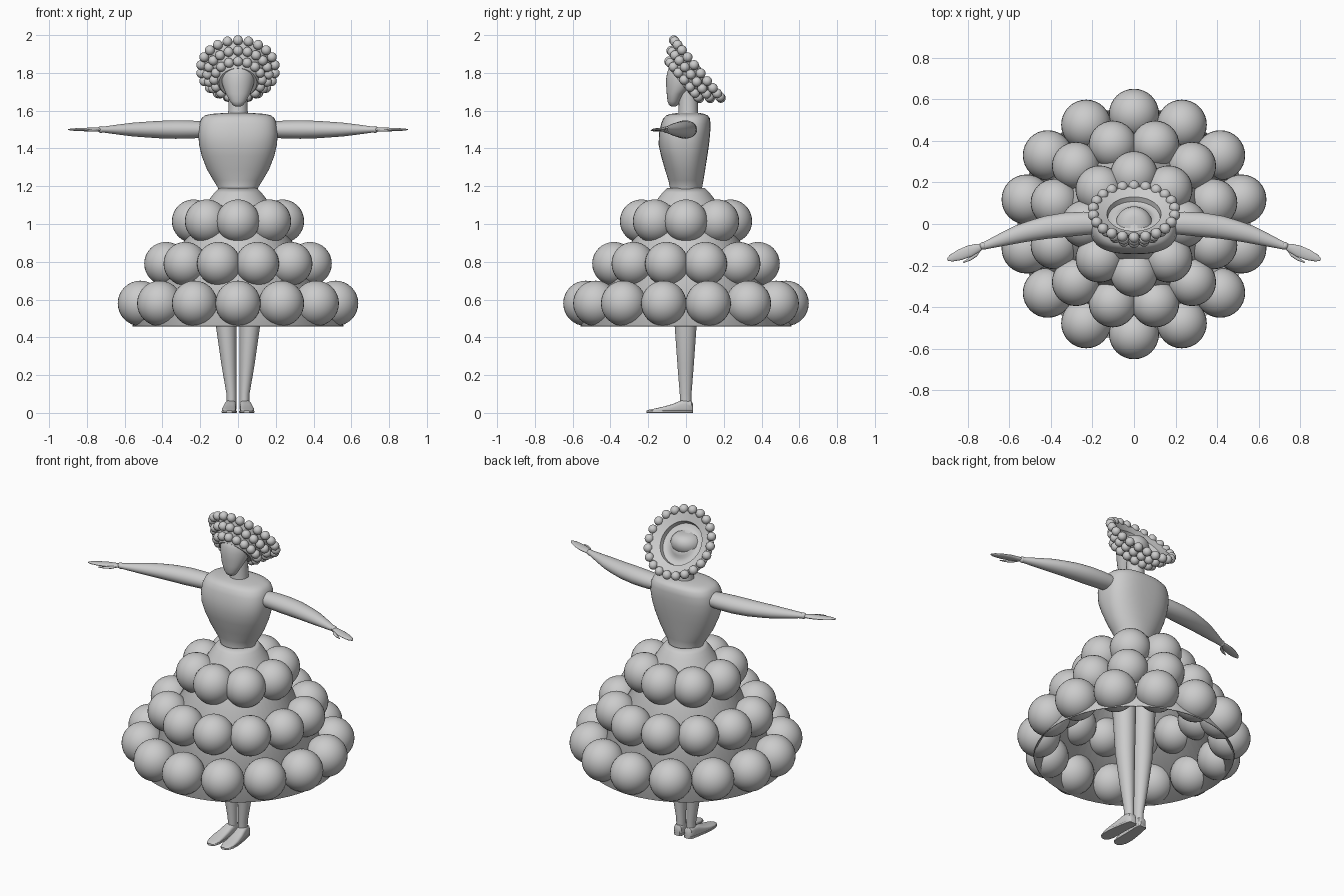
import bpy, bmesh, math
from mathutils import Vector, Matrix

if "Cube" in bpy.data.objects:
    bpy.data.objects.remove(bpy.data.objects["Cube"])

X, Y, Z = Vector((1, 0, 0)), Vector((0, 1, 0)), Vector((0, 0, 1))


def finish(name, bm, mirror=False, angle=40, thick=0):
    bmesh.ops.recalc_face_normals(bm, faces=bm.faces)
    me = bpy.data.meshes.new(name)
    bm.to_mesh(me)
    bm.free()
    ob = bpy.data.objects.new(name, me)
    bpy.context.collection.objects.link(ob)
    bpy.ops.object.select_all(action='DESELECT')
    ob.select_set(True)
    bpy.context.view_layer.objects.active = ob
    bpy.ops.object.shade_smooth_by_angle(angle=math.radians(angle))
    if thick:
        ob.modifiers.new("Thickness", 'SOLIDIFY').thickness = thick
    if mirror:
        ob.modifiers.new("Mirror", 'MIRROR').use_clip = False
    return ob


def loft(name, sections, n=40, caps=True, **kw):
    """Skin superellipse sections: (centre, half axis U, half axis V, exponent)."""
    bm = bmesh.new()
    rings = []
    for c, u, v, p in sections:
        ring = []
        for i in range(n):
            a = 2 * math.pi * i / n
            ca, sa = math.cos(a), math.sin(a)
            s = math.copysign(abs(ca) ** (2 / p), ca)
            t = math.copysign(abs(sa) ** (2 / p), sa)
            ring.append(bm.verts.new(Vector(c) + u * s + v * t))
        rings.append(ring)
    for a, b in zip(rings, rings[1:]):
        for i in range(n):
            j = (i + 1) % n
            bm.faces.new((a[i], a[j], b[j], b[i]))
    if caps:
        bm.faces.new(rings[0])
        bm.faces.new(rings[-1])
    return finish(name, bm, **kw)


def ball_ring(name, centre, radius, count, size, v=Y, offset=0.0, seg=32):
    """Ring of balls in the plane of X and v."""
    bm = bmesh.new()
    for i in range(count):
        a = 2 * math.pi * (i + offset) / count
        p = Vector(centre) + (X * math.sin(a) + v * math.cos(a)) * radius
        bmesh.ops.create_uvsphere(bm, u_segments=seg, v_segments=seg // 2,
                                  radius=size, matrix=Matrix.Translation(p))
    finish(name, bm)


# Skirt shell, open at the bottom, with three tiers of balls
profile = [(.10, 1.19), (.125, 1.165), (.145, 1.14), (.56, .46)]
loft("skirt", [((0, 0, z), X * r, Y * r, 2) for r, z in profile],
     n=64, caps=False, thick=.005)
ball_ring("skirt_balls_top", (0, 0, 1.015), .235, 8, .115)
ball_ring("skirt_balls_middle", (0, 0, .79), .395, 12, .115, offset=.5)
ball_ring("skirt_balls_bottom", (0, 0, .58), .53, 14, .12)

# Torso: z, half width, front y, back y, squareness
torso = [(1.15, .105, -.09, .09, 2), (1.19, .105, -.085, .085, 2),
         (1.23, .13, -.093, .092, 2.1), (1.29, .165, -.112, .102, 2.2),
         (1.36, .192, -.132, .113, 2.4), (1.42, .206, -.145, .122, 2.6),
         (1.48, .211, -.143, .128, 2.7), (1.53, .205, -.132, .13, 2.7),
         (1.56, .193, -.12, .126, 2.6), (1.575, .175, -.105, .115, 2.5),
         (1.583, .14, -.08, .095, 2.3), (1.588, .07, -.045, .07, 2)]
loft("torso", [((0, (f + b) / 2, z), X * w, Y * (b - f) / 2, p)
               for z, w, f, b, p in torso], n=48)

# Neck
loft("neck", [((0, .012, z), X * r, Y * r, 2)
              for z, r in [(1.56, .056), (1.6, .051), (1.72, .049)]])

# Head: z, half width, front y, back y
head = [(1.622, .012, -.078, -.055), (1.63, .028, -.09, -.043),
        (1.65, .043, -.098, -.032), (1.69, .064, -.102, -.005),
        (1.73, .08, -.105, .045), (1.77, .09, -.105, .075),
        (1.80, .09, -.1, .085), (1.825, .082, -.092, .08),
        (1.845, .062, -.072, .065), (1.855, .03, -.035, .035)]
loft("head", [((0, (f + b) / 2, z), X * w, Y * (b - f) / 2, 2)
              for z, w, f, b in head], angle=60)

# Tilted hair piece: dished ring plus three rows of beads
axis = Vector((0, .775, .632)).normalized()
up = X.cross(axis) * -1
hair_c = Vector((0, .06, 1.82))
hair = [(.10, -.115), (.145, -.05), (.187, .004), (.182, .006),
        (.13, -.015), (.125, -.04), (.105, -.045), (.08, -.04),
        (.07, -.028), (.045, -.018), (.01, -.014)]
loft("hair_base", [(hair_c + axis * d, X * r, up * r, 2) for r, d in hair], n=48)
for label, d, r, count in (("back", 0, .197, 22), ("middle", -.045, .162, 20),
                           ("front", -.09, .126, 16)):
    ball_ring("hair_beads_" + label, hair_c + axis * d, r, count, .026,
              v=up, seg=20)

# Arms: x, y, z, radius, cut across the sweep direction
path = [(.17, .005, 1.5, .046), (.24, .003, 1.5, .051), (.33, -.004, 1.5, .053),
        (.42, -.016, 1.5, .05), (.50, -.034, 1.5, .044), (.56, -.05, 1.5, .039),
        (.64, -.077, 1.5, .028), (.70, -.098, 1.5, .019), (.725, -.106, 1.5, .016)]
sections = []
for i, (x, y, z, r) in enumerate(path):
    a, b = path[max(i - 1, 0)], path[min(i + 1, len(path) - 1)]
    side = Vector((-(b[1] - a[1]), b[0] - a[0], 0)).normalized()
    sections.append(((x, y, z), side * r * 1.1, Z * r * .92, 2))
loft("arm", sections, n=32, mirror=True)

# Hands: flat tapered palm with a thumb, and a wrist ball
d = Vector((.93, -.36, 0)).normalized()
s = Vector((-d.y, d.x, 0))
palm = [(0, .012, .010), (.03, .021, .011), (.07, .028, .010),
        (.12, .026, .008), (.165, .017, .006), (.185, .005, .003)]
base = Vector((.725, -.105, 1.5))
loft("hand", [(base + d * t, s * w, Z * h, 2) for t, w, h in palm],
     n=24, mirror=True)
thumb = [(.015, -.008, .006), (.045, -.027, .009), (.08, -.036, .008), (.118, -.04, .003)]
loft("thumb", [(base + d * t + s * o - Z * .004, s * w, Z * w * .8, 2)
               for t, o, w in thumb], n=16, mirror=True)
bm = bmesh.new()
bmesh.ops.create_uvsphere(bm, u_segments=20, v_segments=10, radius=.018,
                          matrix=Matrix.Translation(base))
finish("wrist", bm, mirror=True)

# Legs: z, centre x, half width, half depth
leg = [(1.08, .078, .075, .08), (.75, .07, .065, .07), (.46, .063, .054, .058),
       (.25, .048, .039, .043), (.10, .035, .026, .031), (.045, .034, .025, .03)]
loft("leg", [((x, -.002, z), X * w, Y * h, 2) for z, x, w, h in leg],
     n=32, mirror=True)

# Feet: y, centre x, half width, height
foot = [(.038, .034, .016, .045), (.03, .035, .025, .062), (0, .037, .029, .07),
        (-.03, .041, .031, .064), (-.07, .045, .034, .047), (-.12, .048, .037, .033),
        (-.165, .048, .036, .023), (-.195, .047, .026, .017), (-.208, .046, .012, .013)]
loft("foot", [((x, y, h / 2), X * w, Z * h / 2, 3) for y, x, w, h in foot],
     n=32, mirror=True)
loft("sole", [((x, y, .006), X * (w + .002), Z * .006, 8) for y, x, w, h in foot],
     n=32, mirror=True)
